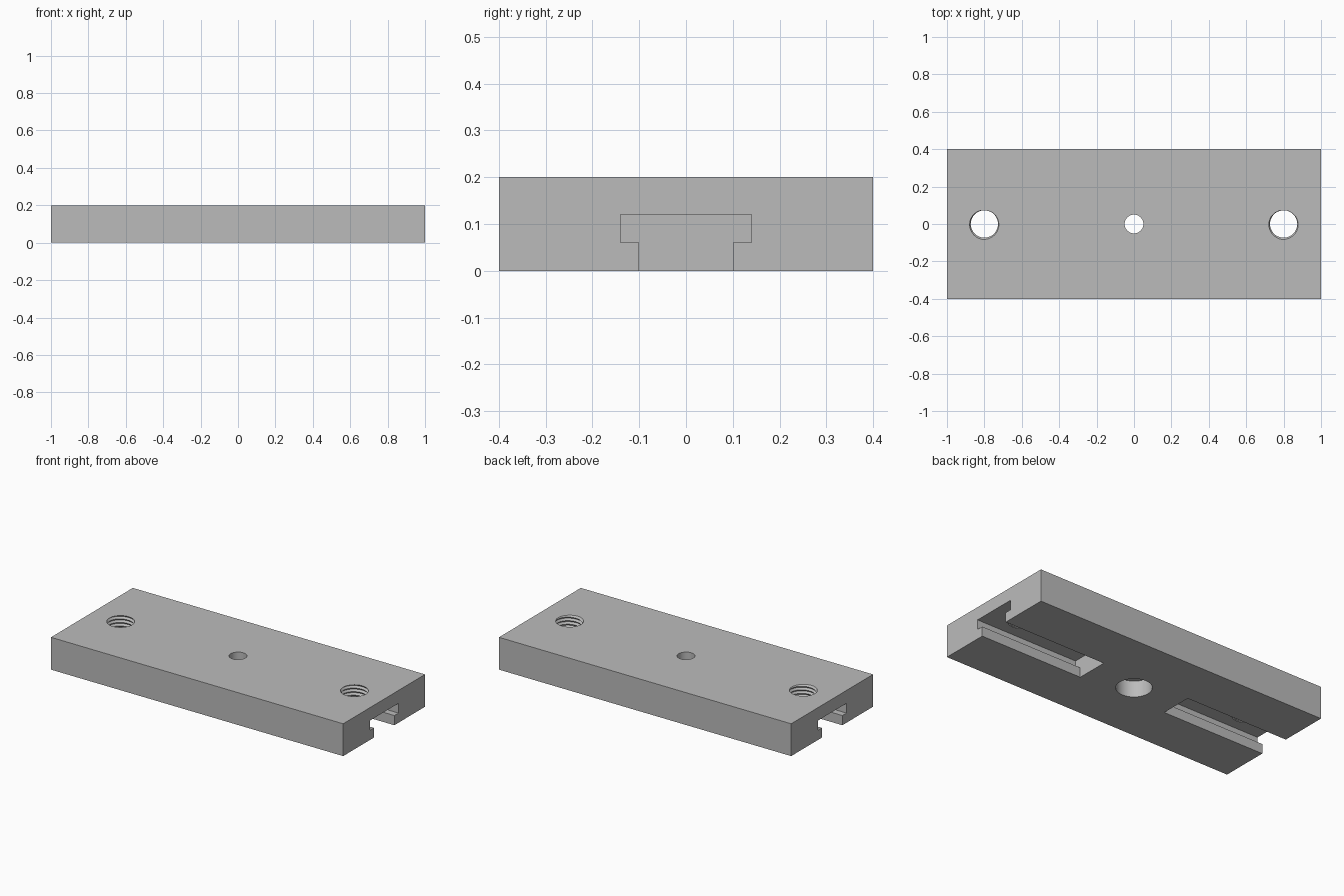
import bpy, bmesh
from math import cos, sin, pi, radians

if "Cube" in bpy.data.objects:
    bpy.data.objects.remove(bpy.data.objects["Cube"])

grey = bpy.data.materials.new("plain grey")
grey.use_nodes = True
colour = (0.5, 0.5, 0.5, 1)
grey.diffuse_color = colour
grey.node_tree.nodes["Principled BSDF"].inputs["Base Color"].default_value = colour


def finish(name, bm):
    bmesh.ops.recalc_face_normals(bm, faces=bm.faces)
    mesh = bpy.data.meshes.new(name)
    bm.to_mesh(mesh)
    bm.free()
    mesh.materials.append(grey)
    obj = bpy.data.objects.new(name, mesh)
    bpy.context.collection.objects.link(obj)
    return obj


def prism(name, profile, x0, x1):
    """Extrude a (y, z) profile along x."""
    bm = bmesh.new()
    face = bm.faces.new([bm.verts.new((x0, y, z)) for y, z in profile])
    out = bmesh.ops.extrude_face_region(bm, geom=[face])["geom"]
    moved = [v for v in out if isinstance(v, bmesh.types.BMVert)]
    bmesh.ops.translate(bm, verts=moved, vec=(x1 - x0, 0, 0))
    return finish(name, bm)


def stepped_hole(name, steps, sides=64):
    """Turn a list of (radius, height) into a closed solid about z."""
    bm = bmesh.new()
    rings = [[bm.verts.new((r * cos(2 * pi * i / sides), r * sin(2 * pi * i / sides), z))
              for i in range(sides)] for r, z in steps]
    for a, b in zip(rings, rings[1:]):
        for i in range(sides):
            j = (i + 1) % sides
            bm.faces.new((a[i], a[j], b[j], b[i]))
    bm.faces.new(rings[0])
    bm.faces.new(rings[-1])
    return finish(name, bm)


def thread(name, x, crest, root, pitch, z0, turns, n=48):
    """Helical V-thread solid, closed with a fan at each end."""
    bm = bmesh.new()

    def helix(r, shift):
        return [bm.verts.new((x + r * cos(2 * pi * i / n), r * sin(2 * pi * i / n),
                              z0 + (i / n + shift) * pitch)) for i in range(n * turns + 1)]

    a, b = helix(crest, 0), helix(root, 0.5)
    last = n * turns
    for i in range(last):
        bm.faces.new((a[i], a[i + 1], b[i + 1], b[i]))
        if i + n < last:
            bm.faces.new((b[i], b[i + 1], a[i + n + 1], a[i + n]))
    top = z0 + (turns + 0.5) * pitch
    for loop, z in ((a[:n + 1] + [b[0]], z0 - pitch),
                    (b[last - n:] + [a[last]], top + pitch)):
        centre = bm.verts.new((x, 0, z))
        for p, q in zip(loop, loop[1:] + loop[:1]):
            bm.faces.new((p, q, centre))
    return finish(name, bm)


# Plate
plate = prism("mounting_plate", [(-0.4, 0), (0.4, 0), (0.4, 0.2), (-0.4, 0.2)], -1, 1)

# Cutters: T-slots, threaded holes, counterbored centre hole
half = [(0.1, -0.05), (0.1, 0.06), (0.14, 0.06), (0.14, 0.12)]
tee = half + [(-y, z) for y, z in reversed(half)]
cutters = [stepped_hole("centre_hole_cutter",
                        [(0.1, -0.05), (0.1, 0.1), (0.05, 0.1), (0.05, 0.25)])]
for side, s in (("left", 1), ("right", -1)):
    cutters.append(prism(side + "_slot_cutter", tee, 0.3 * s, 1.1 * s))
    cutters.append(thread(side + "_thread_cutter", 0.8 * s, 0.073, 0.083, 0.022, 0.085, 7))

bpy.context.view_layer.objects.active = plate
plate.select_set(True)
for cutter in cutters:
    cutter.hide_render = True
    mod = plate.modifiers.new(cutter.name, "BOOLEAN")
    mod.operation = "DIFFERENCE"
    mod.solver = "EXACT"
    mod.object = cutter
    bpy.ops.object.modifier_apply(modifier=mod.name)
for cutter in cutters:
    bpy.data.objects.remove(cutter)

# Round the hole walls, keep machined edges sharp
bpy.ops.object.shade_smooth_by_angle(angle=radians(30))
